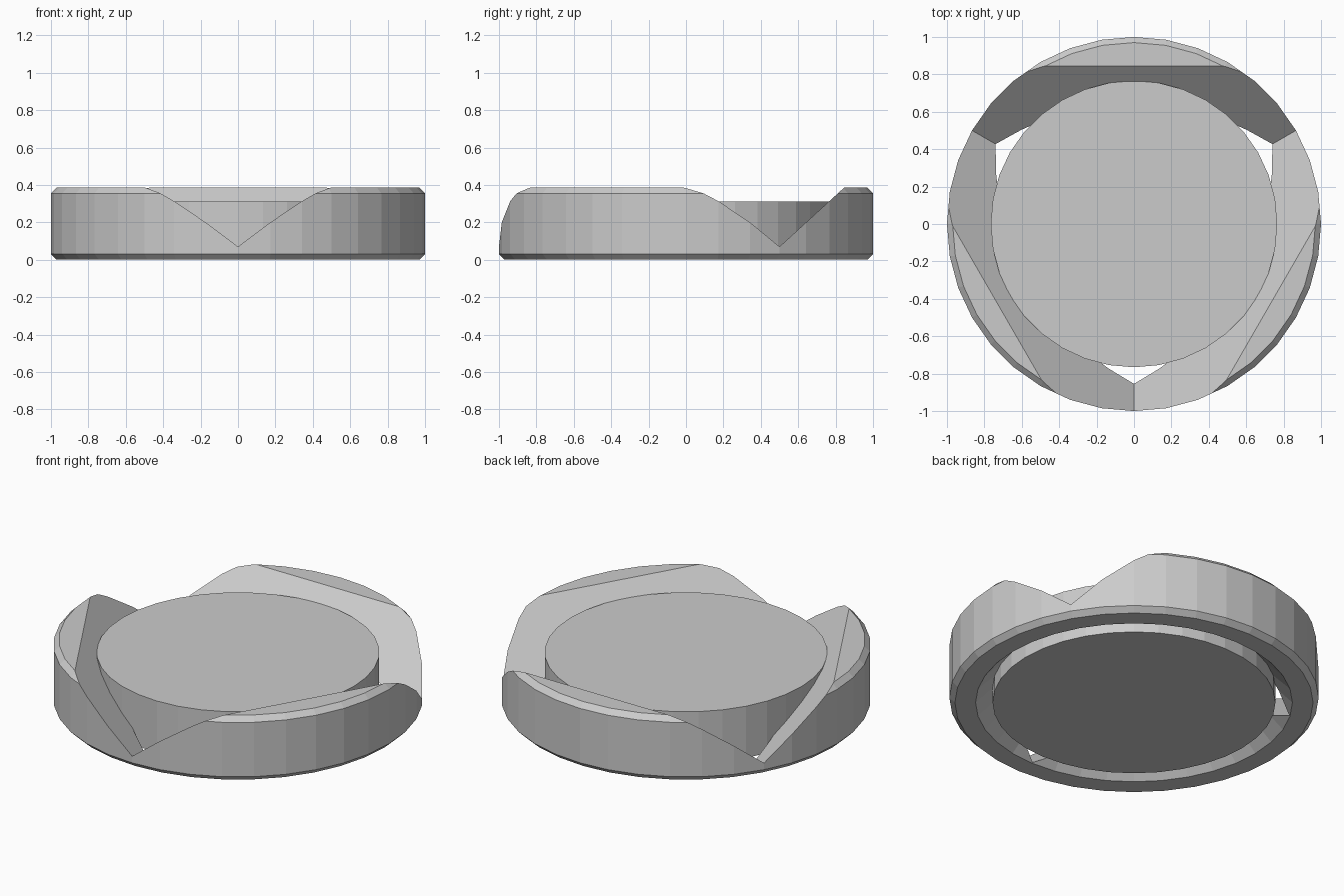
import bpy, bmesh
from math import radians, cos, sin
from mathutils import Vector, Matrix

if "Cube" in bpy.data.objects:
    bpy.data.objects.remove(bpy.data.objects["Cube"])

SIDES = 36


def add_object(name, bm):
    bmesh.ops.recalc_face_normals(bm, faces=bm.faces)
    mesh = bpy.data.meshes.new(name)
    bm.to_mesh(mesh)
    bm.free()
    obj = bpy.data.objects.new(name, mesh)
    bpy.context.collection.objects.link(obj)
    return obj


# Outer ring: one third is revolved, sliced by a sloping plane, then repeated
profile = [(0.858, 0), (0.97, 0), (1, 0.03), (1, 0.355),
           (0.97, 0.385), (0.76, 0.385), (0.76, 0.098)]
bm = bmesh.new()
rows = []
for i in range(SIDES // 3 + 1):
    a = radians(30 + i * 360 / SIDES)
    rows.append([bm.verts.new((r * cos(a), r * sin(a), z)) for r, z in profile])
n = len(profile)
for a, b in zip(rows, rows[1:]):
    for j in range(n):
        k = (j + 1) % n
        bm.faces.new((a[j], a[k], b[k], b[j]))
bm.faces.new(rows[0])
bm.faces.new(rows[-1])
bmesh.ops.recalc_face_normals(bm, faces=bm.faces)

# Sloping cut, dropping towards the middle of the ring
cut = bmesh.ops.bisect_plane(
    bm, geom=bm.verts[:] + bm.edges[:] + bm.faces[:],
    plane_co=(0, 0.845, 0.385), plane_no=Vector((0, -0.914, 1)).normalized(),
    clear_outer=True)
edges = [e for e in cut["geom_cut"] if isinstance(e, bmesh.types.BMEdge)]
bmesh.ops.contextual_create(bm, geom=edges)

# Remove the end caps so that the three thirds join cleanly
ends = [Vector((-sin(radians(t)), cos(radians(t)), 0)) for t in (30, 150)]
caps = [f for f in bm.faces
        if any(all(abs(v.co.dot(e)) < 1e-4 for v in f.verts) for e in ends)]
bmesh.ops.delete(bm, geom=caps, context='FACES')

third = bm.verts[:] + bm.edges[:] + bm.faces[:]
for angle in (120, 240):
    copy = bmesh.ops.duplicate(bm, geom=third)
    verts = [v for v in copy["geom"] if isinstance(v, bmesh.types.BMVert)]
    bmesh.ops.rotate(bm, verts=verts, cent=(0, 0, 0),
                     matrix=Matrix.Rotation(radians(angle), 3, 'Z'))
bmesh.ops.remove_doubles(bm, verts=bm.verts, dist=1e-4)
add_object("notched_ring", bm)

# Flat disc in the middle
bm = bmesh.new()
bmesh.ops.create_cone(bm, cap_ends=True, segments=SIDES, radius1=0.766,
                      radius2=0.766, depth=0.31,
                      matrix=Matrix.Translation((0, 0, 0.155)))
add_object("centre_disc", bm)
